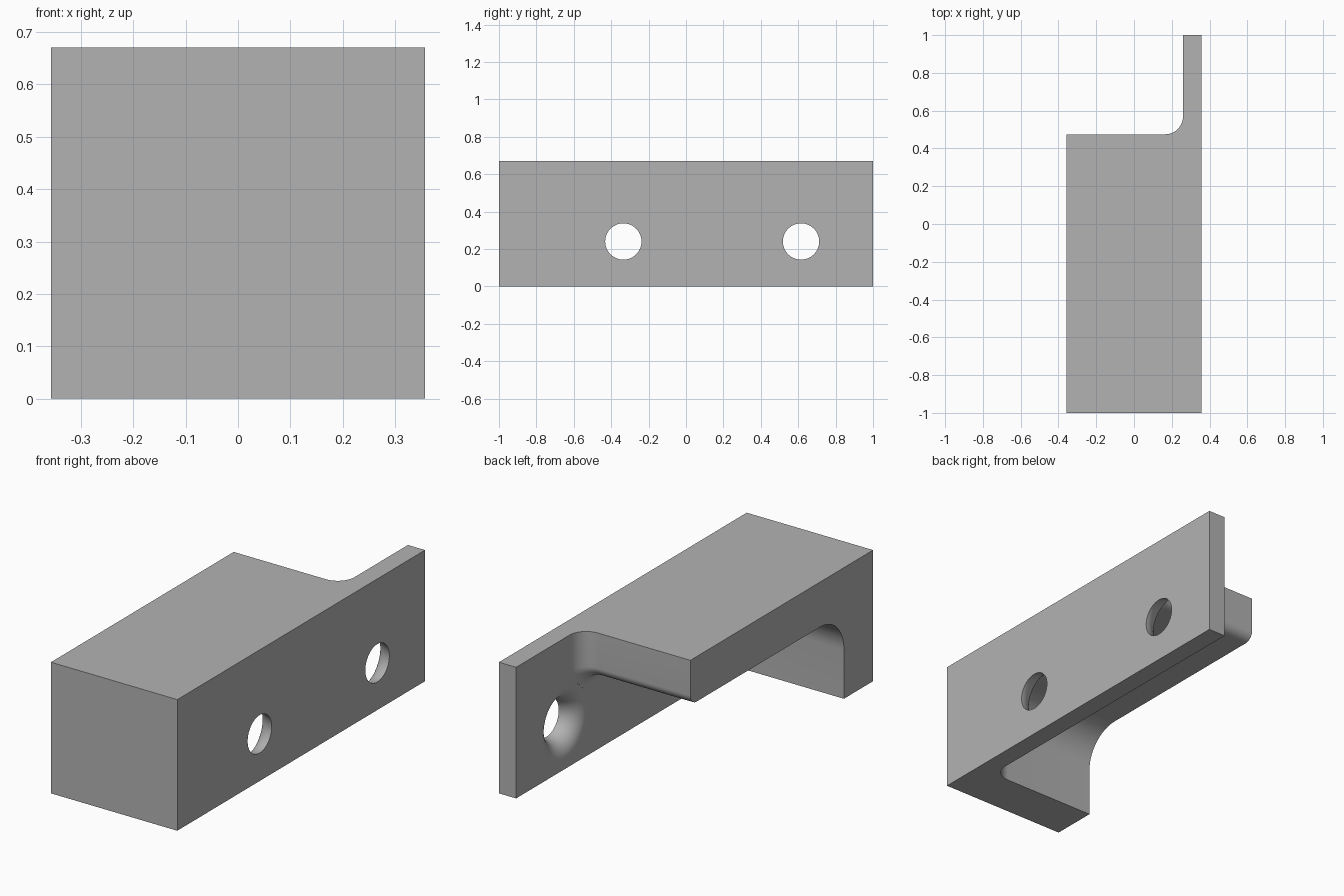
import bpy, bmesh
from math import sin, cos, pi

if "Cube" in bpy.data.objects:
    bpy.data.objects.remove(bpy.data.objects["Cube"], do_unlink=True)

HALF_W, HALF_L, HEIGHT = 0.357, 1.0, 0.67
PLATE_X = 0.26                    # inner face of the side plate
BLEND = 0.095                     # fillet radius, same as the plate thickness
STEPS = 12

grey = bpy.data.materials.new("plain grey")
grey.use_nodes = True
grey.diffuse_color = (0.45, 0.45, 0.45, 1)
grey.node_tree.nodes["Principled BSDF"].inputs["Base Color"].default_value = grey.diffuse_color


def loft(name, rings):
    """Closed solid through rings that all have the same number of points."""
    bm = bmesh.new()
    loops = [[bm.verts.new(p) for p in ring] for ring in rings]
    n = len(loops[0])
    for a, b in zip(loops, loops[1:]):
        for i in range(n):
            j = (i + 1) % n
            bm.faces.new((a[i], a[j], b[j], b[i]))
    bm.faces.new(loops[0])
    bm.faces.new(loops[-1])
    bmesh.ops.recalc_face_normals(bm, faces=bm.faces)
    mesh = bpy.data.meshes.new(name)
    bm.to_mesh(mesh)
    bm.free()
    mesh.materials.append(grey)
    obj = bpy.data.objects.new(name, mesh)
    bpy.context.scene.collection.objects.link(obj)
    return obj


def arc(cy, cz, r, start, end):
    angles = [start + (end - start) * i / STEPS for i in range(STEPS + 1)]
    return [(cy + r * cos(a), cz + r * sin(a)) for a in angles]


def cavity_ring(x, d):
    """Side profile of the space under and behind the top slab, inset by d."""
    yz = [(-0.765 + d, -0.1)]
    yz += arc(-0.575, 0.25, 0.19 - d, pi, pi / 2)
    yz += arc(0.425, 0.49, 0.05 + d, -pi / 2, 0)
    yz += [(0.475 + d, 1), (2, 1), (2, -0.1)]
    return [(x, y, z) for y, z in yz]


def hole_ring(x, r, cy, cz=0.24, n=64):
    return [(x, cy + r * cos(2 * pi * i / n), cz + r * sin(2 * pi * i / n))
            for i in range(n)]


# Solid block
block = [[(x, y, z) for y, z in ((-HALF_L, 0), (HALF_L, 0), (HALF_L, HEIGHT), (-HALF_L, HEIGHT))]
         for x in (-HALF_W, HALF_W)]
bracket = loft("bracket", block)

# Cavity with a rolled fillet against the side plate
turns = [pi / 2 * i / STEPS for i in range(STEPS + 1)]
rings = [cavity_ring(-1, 0)]
rings += [cavity_ring(PLATE_X - BLEND * (1 - sin(t)), BLEND * (1 - cos(t))) for t in turns]
cutters = [loft("cavity_cutter", rings)]

# Screw holes that flare out toward the inside
for y in (-0.335, 0.615):
    rings = [hole_ring(0.5, 0.097, y)]
    rings += [hole_ring(HALF_W - (HALF_W - PLATE_X) * sin(t), 0.097 + BLEND * (1 - cos(t)), y)
              for t in turns]
    rings.append(hole_ring(0.1, 0.097 + BLEND, y))
    cutters.append(loft("hole_cutter", rings))

for cutter in cutters:
    cutter.hide_render = True
    mod = bracket.modifiers.new("cut", "BOOLEAN")
    mod.operation = "DIFFERENCE"
    mod.solver = "EXACT"
    mod.object = cutter

# Bake the cuts and drop the cutters
bpy.context.view_layer.update()
depsgraph = bpy.context.evaluated_depsgraph_get()
baked = bpy.data.meshes.new_from_object(bracket.evaluated_get(depsgraph))
bracket.modifiers.clear()
bracket.data = baked
baked.name = "bracket"
for cutter in cutters:
    bpy.data.objects.remove(cutter, do_unlink=True)

# Smooth fillets, crisp edges
for obj in bpy.context.selected_objects:
    obj.select_set(False)
bracket.select_set(True)
bpy.context.view_layer.objects.active = bracket
bpy.ops.object.shade_smooth_by_angle(angle=pi / 6)
